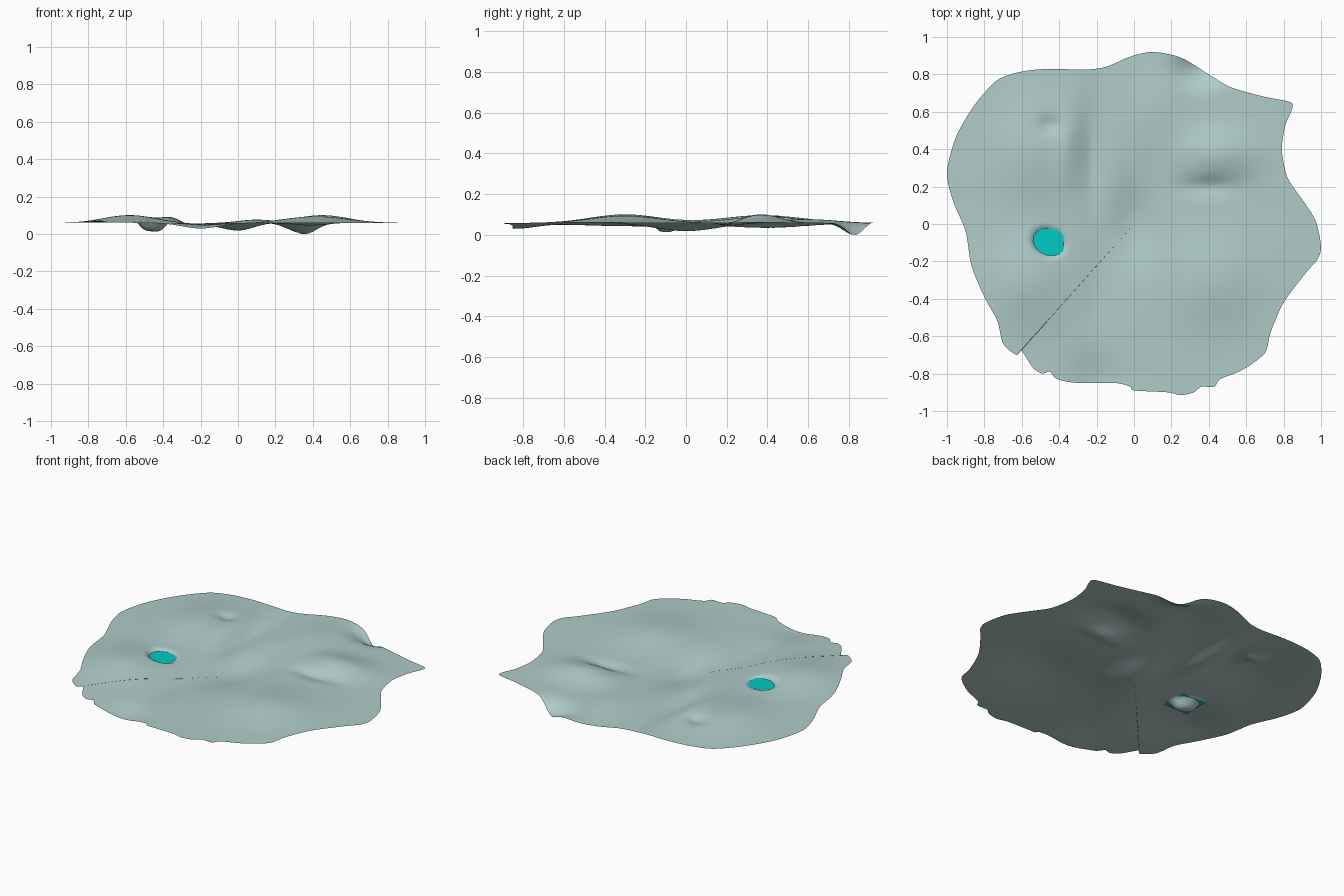
import bpy, bmesh, math
from mathutils import Vector

if "Cube" in bpy.data.objects:
    bpy.data.objects.remove(bpy.data.objects["Cube"])

# Coastline of the terrain patch, counterclockwise seen from above
OUTLINE = [(1, -.12), (.97, .02), (.90, .13), (.82, .25), (.79, .4), (.81, .53), (.84, .60), (.84, .65),
           (.70, .68), (.52, .73), (.40, .80), (.25, .89), (.1, .92), (-.02, .895), (-.15, .84), (-.27, .825),
           (-.45, .83), (-.6, .815), (-.73, .77), (-.85, .64), (-.95, .47), (-1, .28), (-.97, .13), (-.90, -.04),
           (-.87, -.22), (-.80, -.39), (-.73, -.52), (-.70, -.64), (-.63, -.70), (-.60, -.68), (-.54, -.77),
           (-.49, -.80), (-.45, -.79), (-.41, -.83), (-.3, -.85), (-.1, -.85), (-.02, -.87), (0, -.89),
           (.18, -.90), (.25, -.915), (.32, -.90), (.36, -.87), (.43, -.87), (.46, -.83), (.58, -.78),
           (.70, -.69), (.73, -.58), (.80, -.42), (.92, -.26), (.98, -.19)]
# Hills and hollows: x, y, width x, width y, height
BUMPS = [(-.56, .38, .2, .28, .038), (-.36, .42, .06, .22, .018), (-.58, -.3, .2, .24, .042),
         (-.22, .4, .06, .28, -.026), (-.2, -.85, .14, .15, -.028), (-.18, -.3, .1, .35, -.016),
         (0, 0, .12, .22, -.04), (.45, .37, .2, .13, .042), (.42, -.3, .24, .24, .036),
         (.4, .2, .14, .05, -.02), (.36, .83, .12, .08, -.06), (.1, .6, .14, .2, .018),
         (-.45, .53, .06, .05, -.018)]
POND = (-.46, -.1)


def material(name, rgb):
    m = bpy.data.materials.new(name)
    m.diffuse_color = (*rgb, 1)
    m.use_nodes = True
    m.node_tree.nodes["Principled BSDF"].inputs["Base Color"].default_value = m.diffuse_color
    return m


def make_object(name, bm, mat):
    me = bpy.data.meshes.new(name)
    bm.to_mesh(me)
    bm.free()
    me.materials.append(mat)
    ob = bpy.data.objects.new(name, me)
    bpy.context.collection.objects.link(ob)
    return ob


def height(x, y):
    z = .06
    for cx, cy, sx, sy, h in BUMPS:
        z += h * math.exp(-((x - cx) / sx) ** 2 - ((y - cy) / sy) ** 2)
    # pond bowl, slightly turned
    dx, dy = x - POND[0], y - POND[1]
    u, v = dx * .94 - dy * .34, dx * .34 + dy * .94
    r2 = (u / .078) ** 2 + (v / .064) ** 2
    return z - .06 * math.exp(-r2 * r2)


def smooth_loop(pts, n):
    out, k = [], len(pts)
    for i in range(k):
        a, b, c, d = (Vector(pts[(i + j) % k]) for j in (-1, 0, 1, 2))
        for s in range(n):
            t = s / n
            m0, m1 = (c - a) * .4, (d - b) * .4
            out.append(b * (2*t**3 - 3*t*t + 1) + m0 * (t**3 - 2*t*t + t)
                       + c * (3*t*t - 2*t**3) + m1 * (t**3 - t*t))
    return out


# Terrain sheet: rings shrinking from the coastline to the middle
loop = smooth_loop(OUTLINE, 5)
RINGS = 80
bm = bmesh.new()
centre = bm.verts.new((0, 0, height(0, 0)))
previous = None
for k in range(1, RINGS + 1):
    ring = []
    for p in loop:
        q = p * (k / RINGS)
        ring.append(bm.verts.new((q.x, q.y, height(q.x, q.y))))
    for i in range(len(ring)):
        j = (i + 1) % len(ring)
        if previous:
            bm.faces.new((previous[i], ring[i], ring[j], previous[j]))
        else:
            bm.faces.new((centre, ring[i], ring[j]))
    previous = ring
lowest = min(v.co.z for v in bm.verts)
bmesh.ops.translate(bm, verts=bm.verts, vec=(0, 0, -lowest))
for f in bm.faces:
    f.smooth = True
make_object("terrain", bm, material("pale grey green", (.43, .60, .58)))

# Pond water: a small square sheet that shows only inside the bowl
bm = bmesh.new()
bmesh.ops.create_grid(bm, x_segments=1, y_segments=1, size=.083)
water = make_object("pond_water", bm, material("turquoise", (0, .60, .56)))
water.location = (*POND, .062 - lowest)
